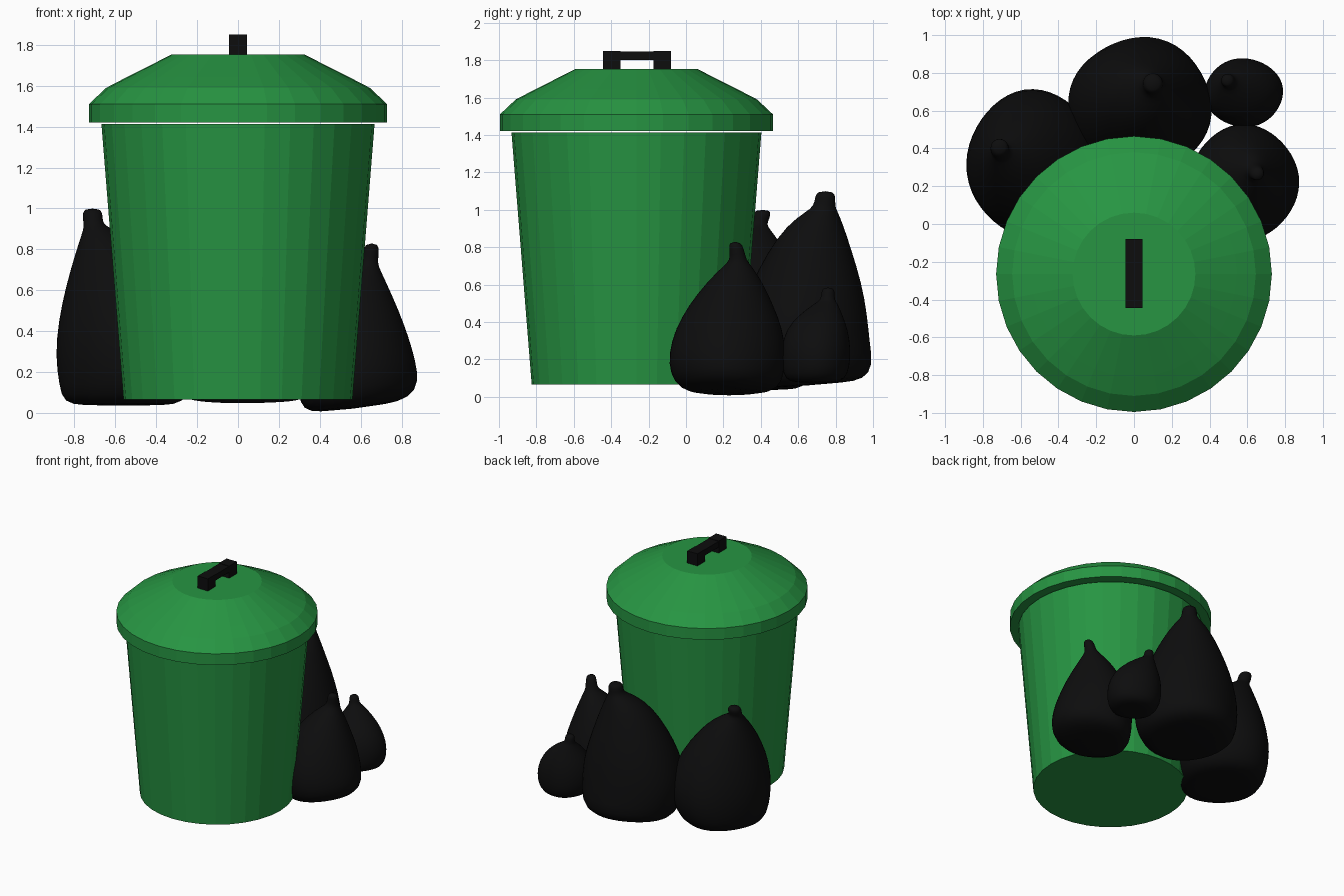
import bpy, bmesh, math

BIN_Y = -0.265


def material(name, rgb):
    m = bpy.data.materials.new(name)
    m.diffuse_color = (*rgb, 1)
    return m


GREEN = material("bin green", (0.02, 0.30, 0.055))
BLACK = material("bag black", (0.004, 0.004, 0.0042))


def loft(name, rings, mat, sides):
    """Closed skin through rings, each ring a list of points."""
    bm = bmesh.new()
    loops = [[bm.verts.new(p) for p in ring] for ring in rings]
    for a, b in zip(loops, loops[1:]):
        for i in range(sides):
            j = (i + 1) % sides
            bm.faces.new((a[i], a[j], b[j], b[i]))
    bm.faces.new(loops[0][::-1])
    bm.faces.new(loops[-1])
    me = bpy.data.meshes.new(name)
    bm.to_mesh(me)
    bm.free()
    me.materials.append(mat)
    ob = bpy.data.objects.new(name, me)
    bpy.context.collection.objects.link(ob)
    return ob


def turned(name, profile, mat, sides=32):
    rings = [[(r * math.cos(2 * math.pi * i / sides),
               BIN_Y + r * math.sin(2 * math.pi * i / sides), z)
              for i in range(sides)] for r, z in profile]
    return loft(name, rings, mat, sides)


def box(name, x, y, z, mat):
    ring = [(x[0], y[0]), (x[1], y[0]), (x[1], y[1]), (x[0], y[1])]
    return loft(name, [[(a, b, h) for a, b in ring] for h in z], mat, 4)


def bag(name, rings, tilt=(0, 0), phase=0.0, sides=24):
    """Soft sack: rings are (z, centre x, centre y, radius x, radius y)."""
    top = rings[-1][0]
    pts = []
    for z, cx, cy, rx, ry in rings:
        fade = 1 - z / top
        loop = []
        for i in range(sides):
            a = 2 * math.pi * i / sides
            k = 1.01 + 0.022 * fade * math.sin(4 * a + phase + 2 * z)
            dx, dy = rx * k * math.cos(a), ry * k * math.sin(a)
            loop.append((cx + dx, cy + dy,
                         z + fade * (tilt[0] * dx + tilt[1] * dy)))
        pts.append(loop)
    ob = loft(name, pts, BLACK, sides)
    ob.data.polygons.foreach_set("use_smooth", [True] * len(ob.data.polygons))
    sub = ob.modifiers.new("soften", "SUBSURF")
    sub.levels = sub.render_levels = 1
    return ob


# Bin body and domed lid
turned("bin_body", [(0.56, 0.065), (0.668, 1.412)], GREEN)
turned("bin_lid", [(0.73, 1.42), (0.73, 1.51), (0.645, 1.59),
                   (0.545, 1.642), (0.325, 1.753)], GREEN)

# Lid handle: two posts and a bar
for side, y in (("front", (-0.445, -0.35)), ("back", (-0.175, -0.08))):
    box("handle_post_" + side, (-0.045, 0.045), y, (1.75, 1.85), BLACK)
box("handle_bar", (-0.044, 0.044), (-0.36, -0.16), (1.80, 1.847), BLACK)

# Bags piled behind the bin
bag("left_bag", [
    (0.035, -0.56, 0.32, 0.20, 0.22), (0.05, -0.56, 0.32, 0.29, 0.31),
    (0.13, -0.545, 0.32, 0.325, 0.37), (0.28, -0.53, 0.32, 0.36, 0.40),
    (0.45, -0.54, 0.32, 0.335, 0.37), (0.62, -0.575, 0.33, 0.265, 0.29),
    (0.78, -0.62, 0.35, 0.175, 0.18), (0.87, -0.665, 0.37, 0.10, 0.10),
    (0.915, -0.70, 0.38, 0.052, 0.052), (0.935, -0.71, 0.39, 0.047, 0.047),
    (0.975, -0.712, 0.405, 0.05, 0.05), (1.0, -0.712, 0.41, 0.035, 0.035),
], phase=0.6)

bag("back_bag", [
    (0.06, 0.03, 0.64, 0.20, 0.20), (0.07, 0.03, 0.64, 0.32, 0.31),
    (0.14, 0.04, 0.64, 0.36, 0.36), (0.28, 0.03, 0.62, 0.385, 0.36),
    (0.42, 0.03, 0.62, 0.375, 0.35), (0.60, 0.03, 0.64, 0.32, 0.30),
    (0.78, 0.04, 0.66, 0.24, 0.225), (0.92, 0.055, 0.69, 0.16, 0.15),
    (0.99, 0.085, 0.725, 0.085, 0.085), (1.02, 0.10, 0.74, 0.052, 0.055),
    (1.07, 0.10, 0.745, 0.055, 0.056), (1.10, 0.10, 0.745, 0.04, 0.04),
], tilt=(0, 0.08), phase=2.5)

bag("right_bag", [
    (0.02, 0.56, 0.23, 0.16, 0.17), (0.045, 0.58, 0.23, 0.26, 0.26),
    (0.12, 0.59, 0.22, 0.29, 0.30), (0.23, 0.58, 0.22, 0.285, 0.31),
    (0.36, 0.57, 0.23, 0.26, 0.285), (0.49, 0.57, 0.24, 0.215, 0.225),
    (0.61, 0.59, 0.26, 0.145, 0.15), (0.70, 0.625, 0.275, 0.07, 0.075),
    (0.73, 0.64, 0.28, 0.042, 0.042), (0.79, 0.65, 0.27, 0.04, 0.04),
    (0.83, 0.655, 0.262, 0.03, 0.03),
], tilt=(0.12, 0.0), phase=1.2)

bag("small_bag", [
    (0.075, 0.59, 0.69, 0.10, 0.10), (0.09, 0.59, 0.69, 0.17, 0.16),
    (0.16, 0.585, 0.695, 0.205, 0.18), (0.26, 0.58, 0.695, 0.21, 0.185),
    (0.36, 0.565, 0.70, 0.18, 0.165), (0.44, 0.545, 0.72, 0.12, 0.115),
    (0.50, 0.515, 0.75, 0.06, 0.06), (0.52, 0.50, 0.757, 0.035, 0.035),
    (0.56, 0.495, 0.76, 0.037, 0.037), (0.585, 0.495, 0.76, 0.025, 0.025),
], phase=0.0)
